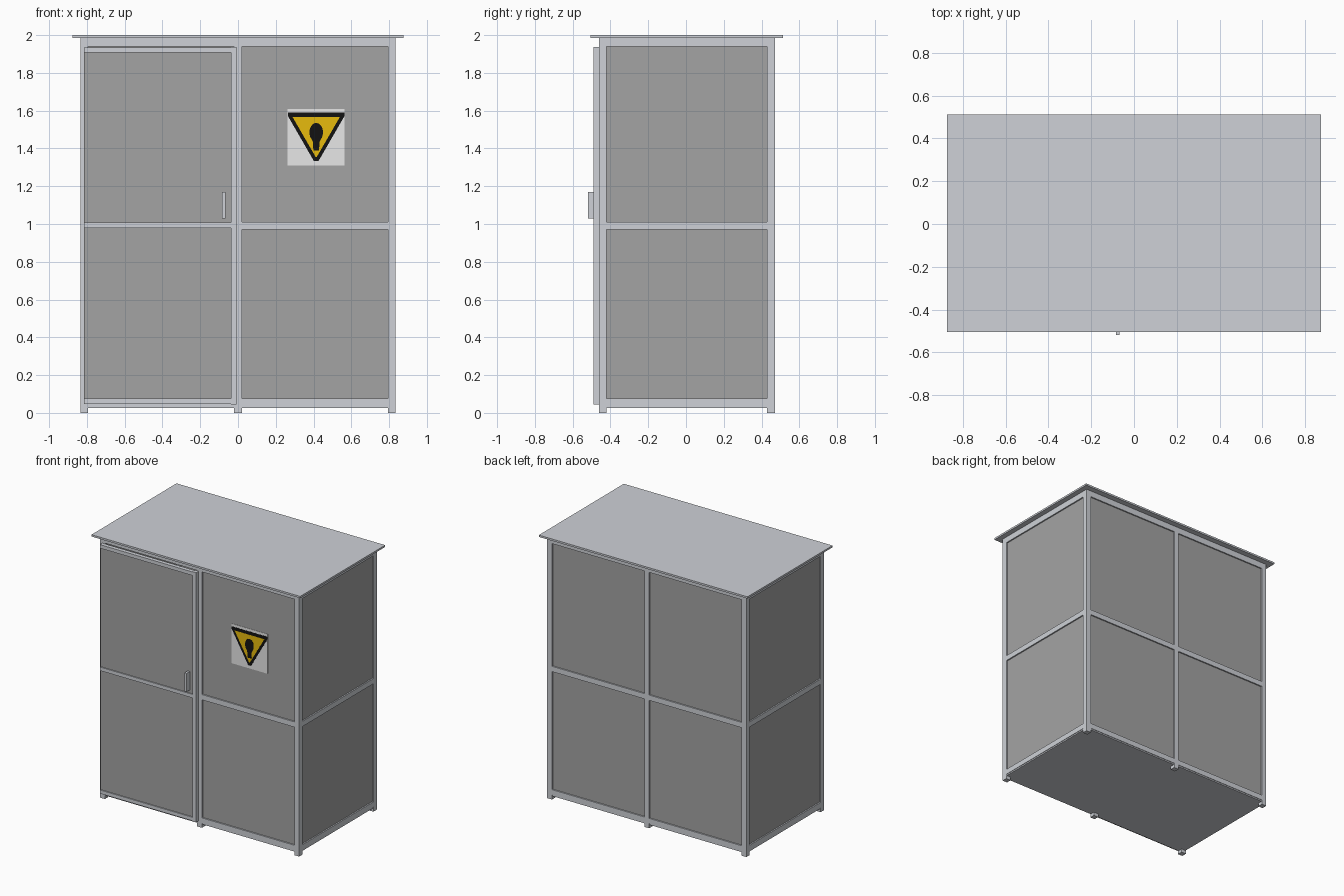
import bpy, math

cube = bpy.data.objects.get("Cube")
if cube:
    bpy.data.objects.remove(cube, do_unlink=True)


def material(name, color):
    m = bpy.data.materials.new(name)
    m.use_nodes = True
    m.diffuse_color = (*color, 1)
    m.node_tree.nodes["Principled BSDF"].inputs["Base Color"].default_value = (*color, 1)
    return m


FRAME = material("light steel", (0.62, 0.64, 0.68))
PANEL = material("grey panel", (0.37, 0.37, 0.37))
WHITE = material("sign white", (0.95, 0.95, 0.95))
YELLOW = material("sign yellow", (0.95, 0.59, 0.005))
BLACK = material("sign black", (0.006, 0.006, 0.006))


def mesh_object(name, verts, faces, mat):
    me = bpy.data.meshes.new(name)
    me.from_pydata(verts, [], faces)
    me.materials.append(mat)
    ob = bpy.data.objects.new(name, me)
    bpy.context.collection.objects.link(ob)
    return ob


def box(name, x, y, z, mat=FRAME):
    verts = [(a, b, c) for a in x for b in y for c in z]
    faces = [(0, 1, 3, 2), (4, 6, 7, 5), (0, 4, 5, 1),
             (2, 3, 7, 6), (0, 2, 6, 4), (1, 5, 7, 3)]
    return mesh_object(name, verts, faces, mat)


def plate(name, points, back, front, mat):
    """Thin prism from an outline in x and z, counter-clockwise from the front."""
    n = len(points)
    verts = [(x, front, z) for x, z in points] + [(x, back, z) for x, z in points]
    faces = [tuple(range(n)), tuple(reversed(range(n, 2 * n)))]
    faces += [(i, i + n, (i + 1) % n + n, (i + 1) % n) for i in range(n)]
    return mesh_object(name, verts, faces, mat)


# Overall sizes
X, FRONT, BACK, T = 0.835, -0.46, 0.47, 0.04
ROOF, RECESS = 1.986, 0.01
BEAMS = {"bottom": (0.035, 0.075), "middle": (0.97, 1.01), "top": (1.94, ROOF)}
INNER = X - T
HALF = T / 2

# Roof and floor
box("roof", (-0.875, 0.875), (-0.505, 0.513), (ROOF, 2.0))
box("floor", (-X + 0.004, X - 0.004), (FRONT + 0.004, BACK - 0.004), (0.025, 0.035))

# Posts running down into feet
for row, y in (("front", (FRONT, FRONT + T)), ("back", (BACK - T, BACK))):
    for side, x in (("right", -X + HALF), ("middle", 0), ("left", X - HALF)):
        box(f"{row}_{side}_post", (x - HALF, x + HALF), y, (0, ROOF))

# Horizontal beams
for level, z in BEAMS.items():
    for side, x in (("right", (-X, -INNER)), ("left", (INNER, X))):
        box(f"{side}_{level}_beam", x, (FRONT + T, BACK - T), z)
    for half, x in (("right", (-INNER, -HALF)), ("left", (HALF, INNER))):
        box(f"back_{half}_{level}_beam", x, (BACK - T, BACK), z)
        if half == "left" or level != "middle":
            box(f"front_{half}_{level}_beam", x, (FRONT, FRONT + T), z)

# Recessed wall panels
Z = (0.05, 1.96)
E = 0.02
for side, s in (("right", -1), ("left", 1)):
    xs = sorted((s * (X - RECESS), s * (X - E)))
    box(f"{side}_panel", xs, (FRONT + E, BACK - E), Z, PANEL)
    xs = sorted((0, s * (X - E)))
    box(f"back_{side}_panel", xs, (BACK - E, BACK - RECESS), Z, PANEL)
WALL = FRONT + RECESS
box("front_panel", (0, X - E), (WALL, FRONT + E), Z, PANEL)

# Door with bars, stile and handle
DX, SX, DF = -0.815, -0.038, -0.49
box("door_panel", (DX, SX), (DF + 0.008, FRONT), (0.05, 1.932), PANEL)
box("door_stile", (SX, -0.008), (DF, FRONT), (0.045, 1.938))
for level, z in (("bottom", (0.048, 0.075)), ("middle", (0.98, 1.007)),
                 ("top", (1.908, 1.935))):
    box(f"door_{level}_bar", (DX, SX), (DF, FRONT), z)
box("door_handle", (-0.085, -0.067), (-0.52, DF + 0.008), (1.03, 1.17))

# Warning sign: white plate, black triangle, yellow triangle, black mark
CX = 0.414
S = WALL - 0.002
box("sign_plate", (0.262, 0.565), (S, WALL), (1.31, 1.61), WHITE)


def mirrored(half):
    """Close an outline given as its right half, listed from bottom to top."""
    return ([(CX + x, z) for x, z in half]
            + [(CX - x, z) for x, z in reversed(half)])


plate("sign_border", mirrored([(0.012, 1.333), (0.15, 1.572), (0.15, 1.59)]),
      S, S - 0.001, BLACK)
plate("sign_triangle", mirrored([(0.003, 1.355), (0.125, 1.566)]),
      S - 0.001, S - 0.002, YELLOW)
mark = [(0.015, 1.39), (0.018, 1.435)]
mark += [(0.036 * math.cos(a), 1.485 + 0.05 * math.sin(a))
         for a in (math.radians(d) for d in range(-50, 90, 15))]
plate("sign_mark", mirrored(mark), S - 0.002, S - 0.003, BLACK)
